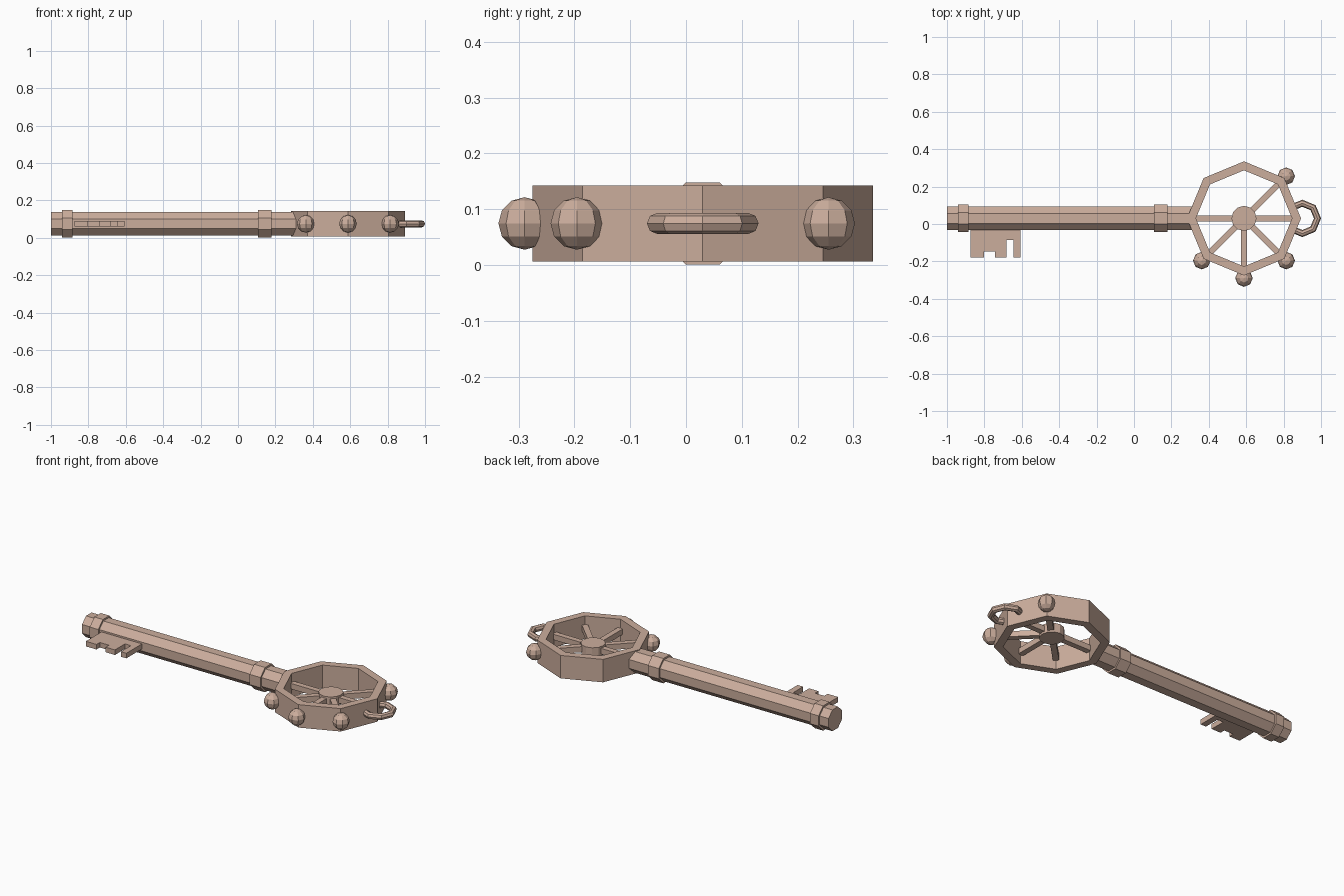
import bpy, bmesh, math
from mathutils import Matrix, Vector

if "Cube" in bpy.data.objects:
    bpy.data.objects.remove(bpy.data.objects["Cube"])

CY, CZ = 0.03, 0.0745            # key axis
RX = 0.588                       # bow (ring) centre
C8 = math.cos(math.pi / 8)

mat = bpy.data.materials.new("dusty_bronze")
mat.diffuse_color = (0.60, 0.42, 0.335, 1)
mat.use_nodes = True
mat.node_tree.nodes["Principled BSDF"].inputs["Base Color"].default_value = mat.diffuse_color


def finish(name, bm):
    bmesh.ops.recalc_face_normals(bm, faces=bm.faces)
    me = bpy.data.meshes.new(name)
    bm.to_mesh(me)
    bm.free()
    me.materials.append(mat)
    ob = bpy.data.objects.new(name, me)
    bpy.context.collection.objects.link(ob)
    return ob


def octagon_bar(name, x0, x1, apothem):
    bm = bmesh.new()
    m = (Matrix.Translation(((x0 + x1) / 2, CY, CZ))
         @ Matrix.Rotation(math.pi / 2, 4, 'Y') @ Matrix.Rotation(math.pi / 8, 4, 'Z'))
    bmesh.ops.create_cone(bm, cap_ends=True, segments=8, radius1=apothem / C8,
                          radius2=apothem / C8, depth=x1 - x0, matrix=m)
    finish(name, bm)


def lathe(name, loops, n, closed, place):
    """Join cross-section loops placed at steps into a tube or ring."""
    bm = bmesh.new()
    rows = [[bm.verts.new(place(i, p)) for p in loops] for i in range(n)]
    k = len(loops)
    for i in range(n if closed else n - 1):
        a, b = rows[i], rows[(i + 1) % n]
        for j in range(k):
            bm.faces.new((a[j], a[(j + 1) % k], b[(j + 1) % k], b[j]))
    if not closed:
        bm.faces.new(rows[0])
        bm.faces.new(rows[-1])
    finish(name, bm)


# shaft and collars
octagon_bar("shaft", -1.0, 0.315, 0.063)
octagon_bar("tip_collar", -0.942, -0.886, 0.0735)
octagon_bar("bow_collar", 0.106, 0.178, 0.0735)

# toothed bit: extruded outline
outline = [(-0.873, 0.0), (-0.873, -0.179), (-0.803, -0.179), (-0.803, -0.148),
           (-0.743, -0.148), (-0.743, -0.179), (-0.682, -0.179), (-0.682, -0.085),
           (-0.643, -0.085), (-0.643, -0.179), (-0.607, -0.179), (-0.607, 0.0)]
bm = bmesh.new()
face = bm.faces.new([bm.verts.new((x, y, CZ - 0.014)) for x, y in outline])
ext = bmesh.ops.extrude_face_region(bm, geom=[face])
bmesh.ops.translate(bm, vec=(0, 0, 0.03),
                    verts=[v for v in ext["geom"] if isinstance(v, bmesh.types.BMVert)])
finish("bit", bm)

# octagonal bow ring
section = [(0.305, -0.068), (0.305, 0.068), (0.257, 0.068), (0.257, -0.068)]
lathe("bow_ring", section, 8, True, lambda i, p: (
    RX + p[0] * math.cos(i * math.pi / 4), CY + p[0] * math.sin(i * math.pi / 4), CZ + p[1]))

# hanging loop, its ends sunk into the ring wall
tube = [(0.019 * math.cos(a * math.pi / 4), 0.019 * math.sin(a * math.pi / 4)) for a in range(8)]
lathe("hanging_loop", tube, 7, False, lambda i, p: (
    0.9 + (0.081 + p[0]) * math.cos((i - 3) * math.pi / 4),
    CY + (0.081 + p[0]) * math.sin((i - 3) * math.pi / 4), CZ + p[1]))

# hub
bm = bmesh.new()
bmesh.ops.create_cone(bm, cap_ends=True, segments=12, radius1=0.067, radius2=0.067, depth=0.055,
                      matrix=Matrix.Translation((RX, CY, CZ)))
finish("hub", bm)

# spokes
for deg in (0, 45, 180, 225, 270, 315):
    bm = bmesh.new()
    m = (Matrix.Translation((RX, CY, CZ)) @ Matrix.Rotation(math.radians(deg), 4, 'Z')
         @ Matrix.Translation((0.16, 0, 0)) @ Matrix.Diagonal((0.23, 0.033, 0.033, 1)))
    bmesh.ops.create_cube(bm, size=1, matrix=m)
    finish(f"spoke_{deg}", bm)

# ball studs on the ring corners
for deg in (45, 225, 270, 315):
    bm = bmesh.new()
    a = math.radians(deg)
    bmesh.ops.create_uvsphere(bm, u_segments=8, v_segments=6, radius=0.047, matrix=Matrix.Translation(
        (RX + 0.319 * math.cos(a), CY + 0.319 * math.sin(a), CZ)))
    finish(f"ball_stud_{deg}", bm)
